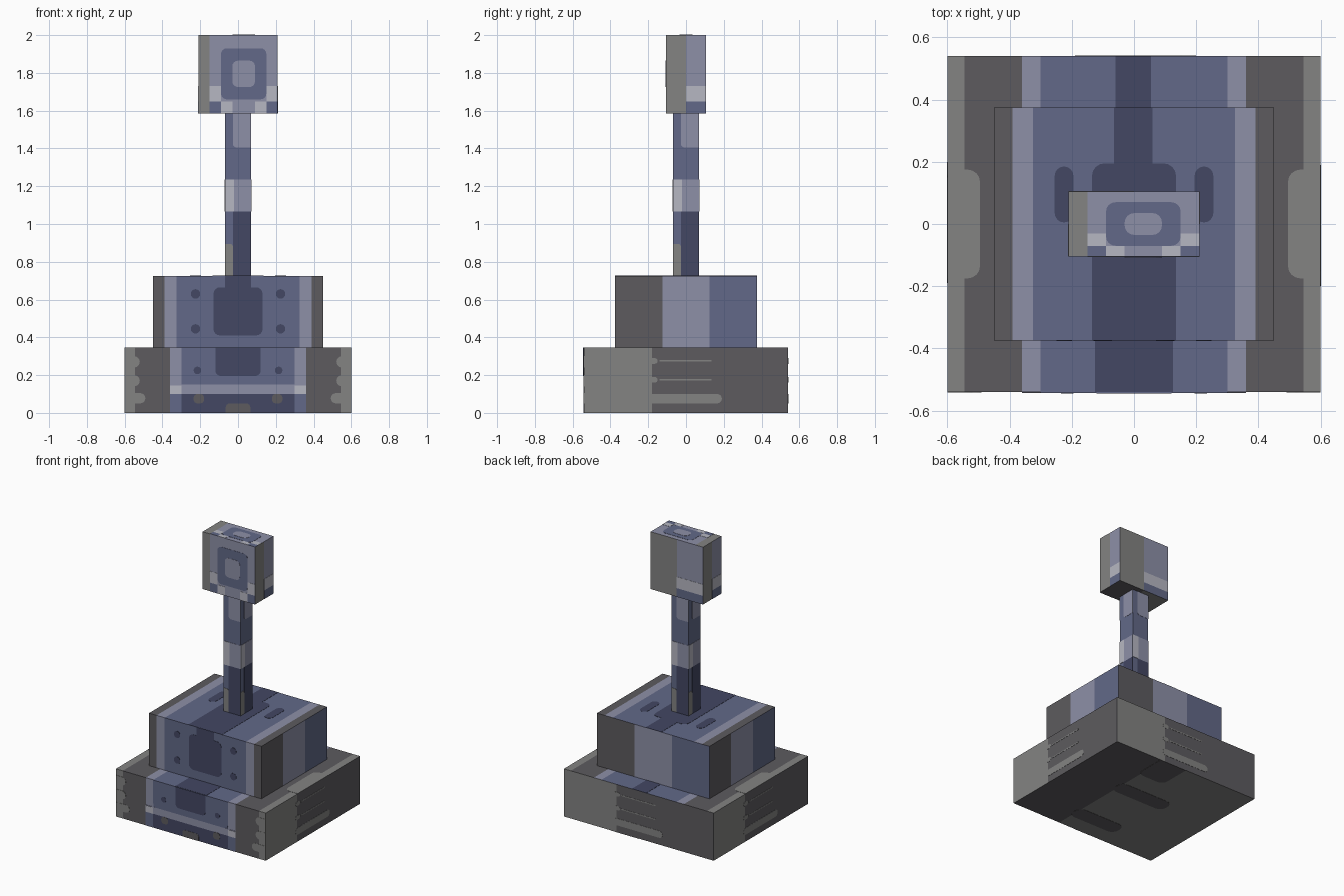
import bpy, bmesh, math
from mathutils import Vector

cube = bpy.data.objects.get("Cube")
if cube:
    bpy.data.objects.remove(cube)

# Palette
COLOURS = {
    "dark_grey": (0.109, 0.105, 0.114),
    "grey": (0.227, 0.227, 0.223),
    "blue": (0.122, 0.141, 0.246),
    "light_blue": (0.27, 0.28, 0.39),
    "navy": (0.056, 0.063, 0.125),
    "pale": (0.468, 0.474, 0.539),
}
DARK, GREY, BLUE, LIGHT, NAVY, PALE = range(6)
MATS = []
for name, rgb in COLOURS.items():
    m = bpy.data.materials.new(name)
    m.use_nodes = True
    m.diffuse_color = (*rgb, 1)
    bsdf = m.node_tree.nodes["Principled BSDF"]
    bsdf.inputs["Base Color"].default_value = (*rgb, 1)
    bsdf.inputs["Roughness"].default_value = 0.9
    MATS.append(m)

# Each side as seen from outside: right axis, up axis
X, Y, Z = Vector((1, 0, 0)), Vector((0, 1, 0)), Vector((0, 0, 1))
AXES = {"front": (X, Z), "right": (Y, Z), "back": (-X, Z), "left": (-Y, Z),
        "top": (X, Y), "bottom": (X, -Y)}
WALLS = ("front", "right", "back", "left")


class Block:
    """A box with striped sides and thin painted plates."""

    def __init__(self, name, hx, hy, z0, z1):
        self.name, self.hx, self.hy, self.z0, self.z1 = name, hx, hy, z0, z1
        self.body, self.paint = bmesh.new(), bmesh.new()

    def limits(self, side):
        if side in ("top", "bottom"):
            return -self.hx, self.hx, -self.hy, self.hy
        h = self.hx if side in ("front", "back") else self.hy
        return -h, h, self.z0, self.z1

    def point(self, side, u, v, lift=0):
        right, up = AXES[side]
        depth = {"top": self.z1, "bottom": -self.z0, "front": self.hy,
                 "back": self.hy}.get(side, self.hx)
        return right * u + up * v + right.cross(up) * (depth + lift)

    def stripes(self, side, *bands):
        """Bands run left to right as (colour, right edge); the last fills up."""
        u, end, v0, v1 = self.limits(side)
        for colour, edge in bands:
            stop = end if edge is None else edge
            quad = [(u, v0), (stop, v0), (stop, v1), (u, v1)]
            f = self.body.faces.new([self.body.verts.new(self.point(side, *q)) for q in quad])
            f.material_index = colour
            u = stop

    def plate(self, side, colour, u0, u1, v0, v1, r=0, layer=1):
        """Thin plate; corners are rounded except along the block's edges."""
        a0, a1, b0, b1 = self.limits(side)
        u0, u1, v0, v1 = max(u0, a0), min(u1, a1), max(v0, b0), min(v1, b1)
        r = min(r, (u1 - u0) / 2, (v1 - v0) / 2)
        outline = []
        for k, (u, v) in enumerate(((u1, v0), (u1, v1), (u0, v1), (u0, v0))):
            inside = a0 < u < a1 and b0 < v < b1
            if r <= 0 or not inside:
                outline.append((u, v))
                continue
            cu = u - r if u == u1 else u + r
            cv = v - r if v == v1 else v + r
            for s in range(5):
                t = math.pi / 2 * (k - 1 + s / 4)
                outline.append((cu + r * math.cos(t), cv + r * math.sin(t)))
        lift = 0.0015 * layer
        low = [self.paint.verts.new(self.point(side, u, v)) for u, v in outline]
        high = [self.paint.verts.new(self.point(side, u, v, lift)) for u, v in outline]
        faces = [self.paint.faces.new(high)]
        for i in range(len(low)):
            j = (i + 1) % len(low)
            faces.append(self.paint.faces.new((low[i], low[j], high[j], high[i])))
        for f in faces:
            f.material_index = colour

    def mirrored(self, side, colour, u0, u1, v0, v1, r=0, layer=1, centre=0):
        self.plate(side, colour, u0, u1, v0, v1, r, layer)
        self.plate(side, colour, 2 * centre - u1, 2 * centre - u0, v0, v1, r, layer)

    def finish(self):
        for bm, suffix in ((self.body, ""), (self.paint, "_markings")):
            bmesh.ops.remove_doubles(bm, verts=bm.verts, dist=0.00001)
            mesh = bpy.data.meshes.new(self.name + suffix)
            bm.to_mesh(mesh)
            bm.free()
            for m in MATS:
                mesh.materials.append(m)
            obj = bpy.data.objects.new(self.name + suffix, mesh)
            bpy.context.scene.collection.objects.link(obj)


# Wide base
base = Block("base", 0.6, 0.54, 0, 0.345)
for side in ("front", "top"):
    base.stripes(side, (GREY, -0.545), (DARK, -0.36), (LIGHT, -0.3), (BLUE, 0.3),
                 (LIGHT, 0.36), (DARK, 0.545), (GREY, None))
for side in ("right", "back", "left"):
    base.stripes(side, (GREY, -0.18), (DARK, None))
    base.plate(side, GREY, -0.2, 0.19, 0.05, 0.1, 0.025)
    for z in (0.175, 0.275):
        base.plate(side, GREY, -0.2, -0.15, z - 0.015, z + 0.015, 0.015)
        base.plate(side, GREY, -0.14, 0.135, z - 0.004, z + 0.004)
base.stripes("bottom", (GREY, 0.2), (DARK, None))
for end, v0, v1 in ((0, -0.54, -0.3), (-0.22, -0.14, -0.02), (-0.17, 0.3, 0.42)):
    base.plate("bottom", DARK, end, 0.22, v0, v1, 0.05)

# Base front: scalloped ends, dark sill, pale corners, centre panel
for reach, z0, z1 in ((0.52, 0.24, 0.3), (0.52, 0.14, 0.2), (0.49, 0.05, 0.105)):
    base.mirrored("front", GREY, reach, 0.6, z0, z1, 0.03)
base.plate("front", LIGHT, -0.36, 0.36, 0.1, 0.15)
base.plate("front", BLUE, -0.3, 0.3, 0.15, 0.345, 0.03, 2)
base.plate("front", NAVY, -0.3, 0.3, 0, 0.1)
base.mirrored("front", BLUE, 0.3, 0.36, 0, 0.1)
base.mirrored("front", PALE, 0.3, 0.36, 0.1, 0.145, 0, 2)
base.mirrored("front", DARK, 0.18, 0.235, 0.05, 0.1, 0.02, 2)
base.plate("front", DARK, -0.065, 0.065, 0, 0.05, 0.02, 2)
base.plate("front", NAVY, -0.12, 0.12, 0.195, 0.345, 0.03, 3)
base.mirrored("front", NAVY, 0.195, 0.235, 0.205, 0.245, 0.02, 3)

# Base top: side swellings and centre stripe
base.mirrored("top", GREY, 0.495, 0.6, -0.175, 0.175, 0.04)
base.plate("top", NAVY, -0.06, 0.055, 0, 0.54)
base.plate("top", NAVY, -0.125, 0.125, -0.54, 0)
base.finish()

# Middle housing
housing = Block("housing", 0.45, 0.375, 0.345, 0.725)
for side in ("front", "top"):
    housing.stripes(side, (DARK, -0.39), (LIGHT, -0.325), (BLUE, 0.325),
                    (LIGHT, 0.39), (DARK, None))
for side in ("right", "back", "left"):
    third = housing.limits(side)[1] / 3
    housing.stripes(side, (DARK, -third), (LIGHT, third), (BLUE, None))
housing.stripes("bottom", (DARK, None))
housing.plate("front", NAVY, -0.13, 0.13, 0.41, 0.665, 0.035)
housing.plate("front", NAVY, -0.07, 0.07, 0.65, 0.725, 0)
for z in (0.445, 0.63):
    housing.mirrored("front", NAVY, 0.2, 0.25, z - 0.025, z + 0.025, 0.025)
housing.plate("top", NAVY, -0.135, 0.135, -0.375, 0.195, 0.04)
housing.plate("top", NAVY, -0.065, 0.06, 0.17, 0.375)
housing.mirrored("top", NAVY, 0.195, 0.255, 0.005, 0.185, 0.03)
housing.finish()

# Lever shaft, the same pattern on every wall
shaft = Block("shaft", 0.0675, 0.0675, 0.725, 1.585)
for side in WALLS:
    shaft.stripes(side, (BLUE, None))
    shaft.plate(side, NAVY, -0.027, 0.07, 0.725, 1.065)
    shaft.plate(side, GREY, -0.07, -0.027, 0.725, 0.895, 0.015)
    shaft.plate(side, LIGHT, -0.07, 0.07, 1.065, 1.235)
    shaft.plate(side, PALE, -0.07, -0.02, 1.065, 1.235, 0, 2)
    shaft.plate(side, LIGHT, -0.027, 0.07, 1.405, 1.585, 0.02)
shaft.finish()

# Head: framed front and top, half-and-half walls
head = Block("head", 0.21, 0.105, 1.585, 2.0)
for side, frame, inner, step, rise in (
        ("front", (1.66, 1.93), (1.725, 1.865), 1.648, 1.73),
        ("top", (-0.07, 0.07), (-0.035, 0.035), -0.07, -0.03)):
    head.stripes(side, (GREY, -0.15), (LIGHT, None))
    floor = head.limits(side)[2]
    head.plate(side, BLUE, -0.09, 0.15, *frame, 0.03)
    head.plate(side, LIGHT, -0.03, 0.09, *inner, 0.03, 2)
    head.mirrored(side, PALE, 0.15, 0.21, step, rise, centre=0.03)
    head.mirrored(side, BLUE, 0.15, 0.21, floor, step, centre=0.03)
    head.mirrored(side, PALE, 0.09, 0.15, floor, step, centre=0.03)
for side in ("right", "back", "left"):
    head.stripes(side, (GREY, 0), (LIGHT, None))
    head.plate(side, PALE, 0, 0.21, 1.648, 1.73)
    head.plate(side, BLUE, 0, 0.21, 1.585, 1.648)
head.stripes("bottom", (GREY, 0), (DARK, None))
head.finish()
